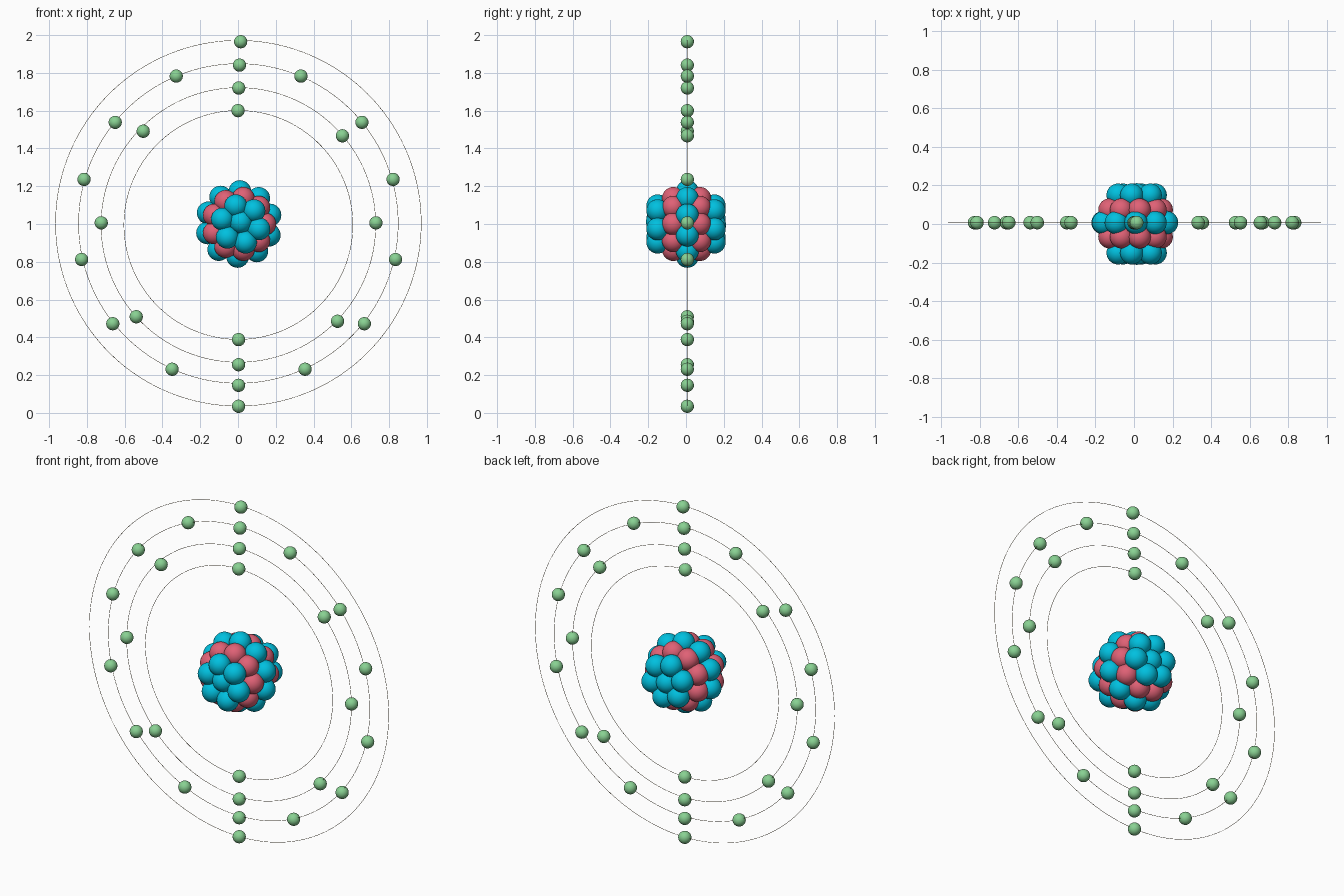
import bpy
from math import sin, cos, radians

cube = bpy.data.objects.get("Cube")
if cube:
    bpy.data.objects.remove(cube, do_unlink=True)


def material(name, color):
    mat = bpy.data.materials.new(name)
    mat.use_nodes = True
    mat.diffuse_color = (*color, 1)
    mat.node_tree.nodes["Principled BSDF"].inputs["Base Color"].default_value = (*color, 1)
    return mat


TEAL = material("teal", (0.0, 0.53, 0.74))
RED = material("red", (0.74, 0.12, 0.18))
GREEN = material("green", (0.25, 0.64, 0.29))
BROWN = material("brown", (0.33, 0.25, 0.13))

MID_X, MID_Z = 0.004, 1.0   # nucleus centre
PLANE = 0.007               # y of the orbit plane
BALL = 0.06                 # nucleon radius
ELECTRON = 0.035            # electron radius


def sphere(name, location, radius, mat):
    bpy.ops.mesh.primitive_uv_sphere_add(segments=32, ring_count=16,
                                         radius=radius, location=location)
    obj = bpy.context.object
    obj.name = name
    obj.data.materials.append(mat)
    bpy.ops.object.shade_smooth()


def ball_ring(name, count, radius, y, start, mat, shift=0.0):
    """Evenly spaced nucleons around the y axis."""
    for i in range(count):
        a = radians(start + 360 * i / count)
        sphere(name, (MID_X + shift + radius * cos(a), y, MID_Z + radius * sin(a)), BALL, mat)


# Nucleus: five layers from front to back
ball_ring("neutron_middle", 10, 0.172, PLANE, 88, TEAL)
for side, cap_z in ((-1, 0.012), (1, -0.005)):
    ball_ring("proton", 9, 0.138, side * 0.07 + 0.003, 80, RED)
    ball_ring("neutron_outer", 6, 0.1, side * 0.15, 105, TEAL, shift=0.01)
    sphere("neutron_cap", (MID_X + 0.01, side * 0.152, MID_Z + cap_z), BALL, TEAL)

# Thin orbit rings
for radius, z in ((0.606, 0.995), (0.727, 0.995), (0.846, 1.003), (0.968, 1.004)):
    bpy.ops.mesh.primitive_torus_add(major_radius=radius, minor_radius=0.0011,
                                     major_segments=160, minor_segments=8,
                                     location=(0.002, PLANE, z),
                                     rotation=(radians(90), 0, 0))
    orbit = bpy.context.object
    orbit.name = "orbit"
    orbit.data.materials.append(BROWN)
    bpy.ops.object.shade_smooth()

# Electrons at the top and bottom of every orbit
column = [(0.014, 1.965), (0.008, 1.841), (0.004, 1.72), (0, 1.6),
          (0.003, 0.388), (0.003, 0.255), (0.003, 0.146), (0.003, 0.035)]
# Mirrored electrons on the third orbit
pairs = [(0.33, 1.783), (0.653, 1.538), (0.818, 1.236),
         (0.831, 0.812), (0.666, 0.472), (0.352, 0.231)]
# Electrons on the second orbit
second = [(-0.502, 1.491), (0.553, 1.467), (-0.724, 1.006),
          (0.73, 1.006), (-0.539, 0.509), (0.527, 0.485)]
mirrored = [(s * x + 0.003, z) for x, z in pairs for s in (-1, 1)]
for x, z in column + mirrored + second:
    sphere("electron", (x, PLANE, z), ELECTRON, GREEN)
